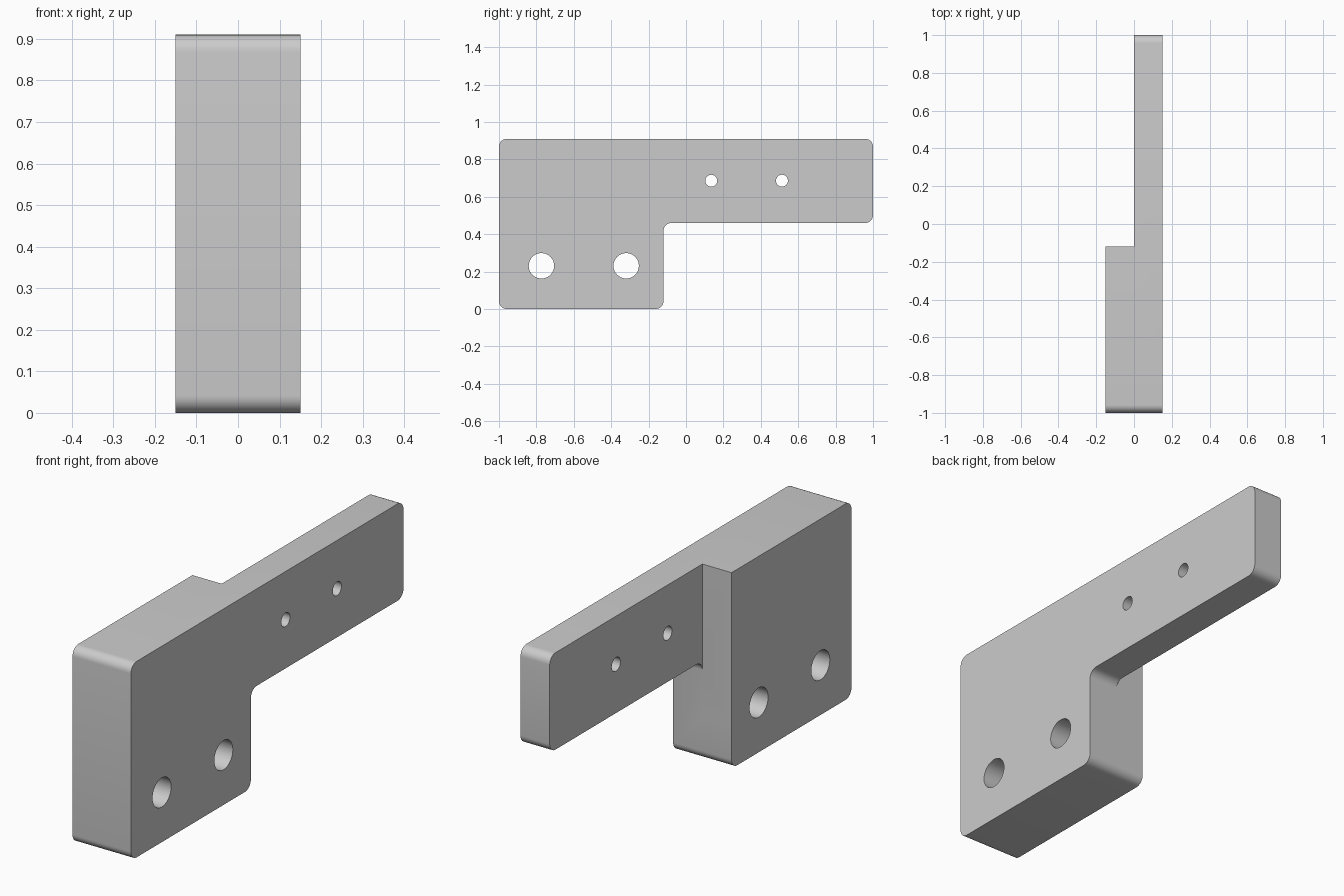
import bpy, bmesh, math
from mathutils import Vector

cube = bpy.data.objects.get("Cube")
if cube:
    bpy.data.objects.remove(cube, do_unlink=True)

HALF = 0.15            # half thickness of the block
STEP_Y = -0.12         # rear face of the block
TOP, ARM_Z = 0.91, 0.46
RADIUS = 0.042

grey = bpy.data.materials.new("light grey")
grey.use_nodes = True
colour = (0.6, 0.6, 0.6, 1)
grey.diffuse_color = colour
grey.node_tree.nodes["Principled BSDF"].inputs["Base Color"].default_value = colour


def rounded(corners, radius, steps=8):
    """Replace each corner of a right-angled outline with an arc."""
    points = []
    for i, corner in enumerate(corners):
        c = Vector(corner)
        a = (Vector(corners[i - 1]) - c).normalized()
        b = (Vector(corners[(i + 1) % len(corners)]) - c).normalized()
        for k in range(steps + 1):
            t = math.pi / 2 * k / steps
            points.append(c + radius * (a * (1 - math.sin(t)) + b * (1 - math.cos(t))))
    return points


def circle(y, z, radius, sides=32):
    return [(y + radius * math.cos(math.tau * k / sides),
             z + radius * math.sin(math.tau * k / sides)) for k in range(sides)]


def slab(name, outline, x0, x1):
    """Extrude a (y, z) outline along x."""
    bm = bmesh.new()
    face = bm.faces.new([bm.verts.new((x0, y, z)) for y, z in outline])
    grown = bmesh.ops.extrude_face_region(bm, geom=[face])["geom"]
    bmesh.ops.translate(bm, vec=(x1 - x0, 0, 0),
                        verts=[v for v in grown if isinstance(v, bmesh.types.BMVert)])
    bmesh.ops.recalc_face_normals(bm, faces=bm.faces)
    mesh = bpy.data.meshes.new(name)
    bm.to_mesh(mesh)
    bm.free()
    mesh.materials.append(grey)
    obj = bpy.data.objects.new(name, mesh)
    bpy.context.collection.objects.link(obj)
    return obj


# L-shaped body with rounded corners
bracket = slab("bracket", rounded([(-1, 0), (STEP_Y, 0), (STEP_Y, ARM_Z),
                                   (1, ARM_Z), (1, TOP), (-1, TOP)], RADIUS), -HALF, HALF)

# Step that thins the arm to half thickness
cutters = [slab("arm_step_cutter", [(STEP_Y, 0.2), (1.2, 0.2), (1.2, 1.2), (STEP_Y, 1.2)], -0.3, 0)]

# Mounting holes in the block and small holes in the arm
for y, z, r in [(-0.773, 0.231, 0.068), (-0.32, 0.231, 0.068),
                (0.135, 0.686, 0.032), (0.513, 0.686, 0.032)]:
    cutters.append(slab("hole_cutter", circle(y, z, r), -0.3, 0.3))

bpy.ops.object.select_all(action='DESELECT')
bracket.select_set(True)
bpy.context.view_layer.objects.active = bracket
for cutter in cutters:
    cutter.hide_render = True
    cut = bracket.modifiers.new("cut", 'BOOLEAN')
    cut.operation = 'DIFFERENCE'
    cut.solver = 'EXACT'
    cut.object = cutter
    bpy.ops.object.modifier_apply(modifier=cut.name)
    bpy.data.objects.remove(cutter, do_unlink=True)

bpy.ops.object.shade_smooth_by_angle(angle=math.radians(30))
